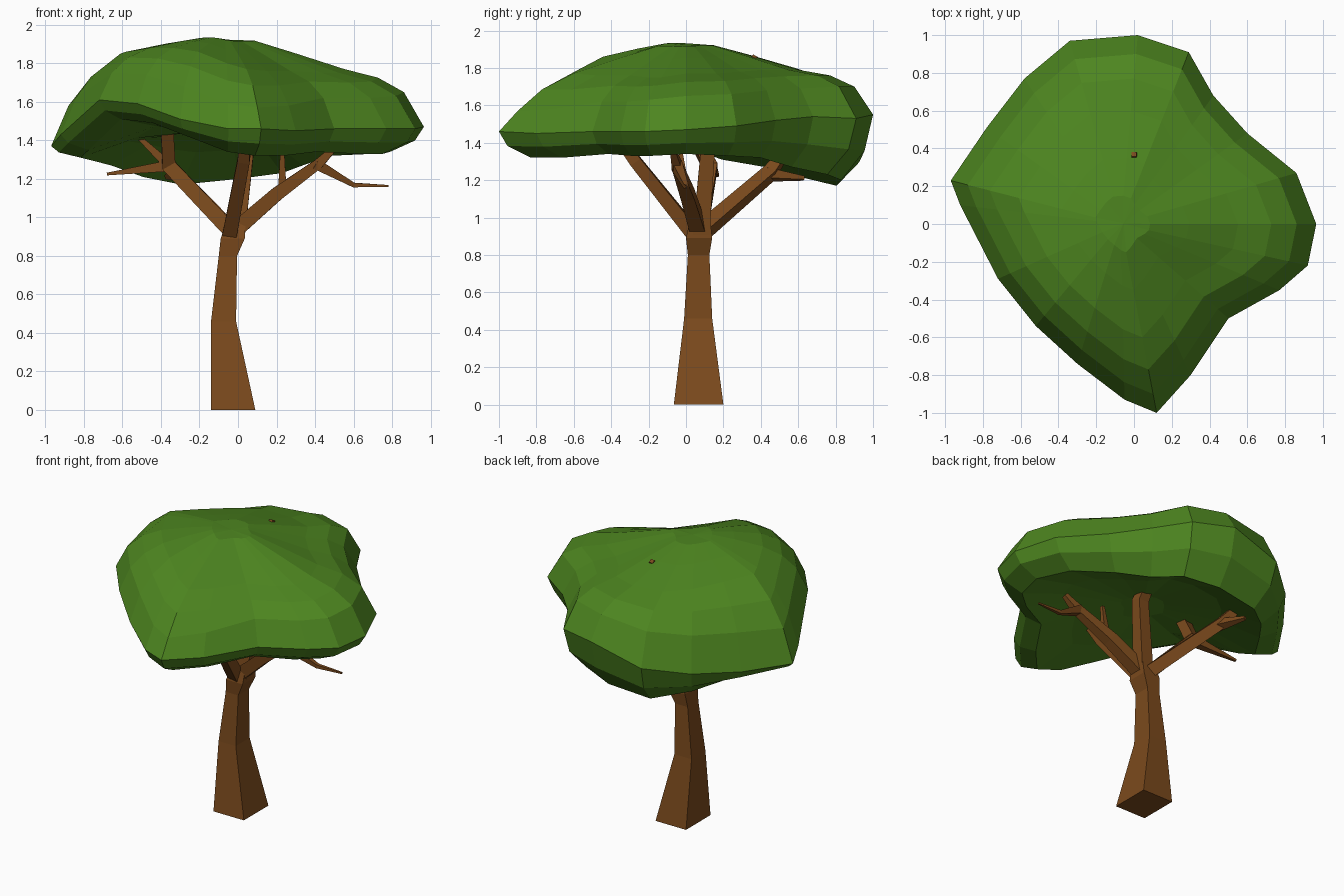
import bpy, bmesh
from mathutils import Vector


def material(name, rgb):
    m = bpy.data.materials.new(name)
    m.diffuse_color = (*rgb, 1)
    return m


LEAF = material("leaf green", (0.074, 0.235, 0.014))
BARK = material("bark brown", (0.200, 0.069, 0.012))


def loft(name, loops, mat):
    """Skin a closed flat-shaded shell over a list of equal-length point loops."""
    bm = bmesh.new()
    rings = [[bm.verts.new(p) for p in loop] for loop in loops]
    for a, b in zip(rings, rings[1:]):
        for i in range(len(a)):
            j = (i + 1) % len(a)
            bm.faces.new((a[i], a[j], b[j], b[i]))
    for ring in (rings[0], rings[-1]):
        if len(ring) == 4:
            bm.faces.new(ring)
        else:
            c = bm.verts.new(sum((v.co for v in ring), Vector()) / len(ring))
            for i in range(len(ring)):
                bm.faces.new((ring[i], ring[(i + 1) % len(ring)], c))
    bmesh.ops.recalc_face_normals(bm, faces=bm.faces)
    me = bpy.data.meshes.new(name)
    bm.to_mesh(me)
    bm.free()
    me.materials.append(mat)
    ob = bpy.data.objects.new(name, me)
    bpy.context.collection.objects.link(ob)
    return ob


def branch(name, path, radii):
    """Four-sided tapered limb along a path."""
    pts = [Vector(p) for p in path]
    loops = []
    for i, p in enumerate(pts):
        t = (pts[min(i + 1, len(pts) - 1)] - pts[max(i - 1, 0)]).normalized()
        side = t.cross(Vector((0, 1, 0))).normalized()
        up = side.cross(t)
        loops.append([p + (side * sx + up * sy) * radii[i]
                      for sx, sy in ((-1, -1), (1, -1), (1, 1), (-1, 1))])
    return loft(name, loops, BARK)


# Trunk: stacked square sections (x0, x1, y0, y1, z)
sections = [(-.14, .09, -.065, .20, 0), (-.14, -.01, -.01, .14, .46),
            (-.10, -.005, .01, .125, .80), (-.09, .035, 0, .14, .89),
            (-.06, .04, .02, .13, .98)]
loft("trunk", [[(a, c, z), (b, c, z), (b, d, z), (a, d, z)]
               for a, b, c, d, z in sections], BARK)

# Main limbs
branch("middle_branch", [(-.01, .08, .90), (.05, .12, 1.40), (0, .37, 1.865)],
       [.045, .038, .013])
branch("front_branch", [(-.045, .05, .90), (.03, -.27, 1.30), (.06, -.57, 1.71)],
       [.038, .032, .010])
branch("right_branch", [(-.03, .07, .92), (.20, .01, 1.12), (.42, -.05, 1.28), (.50, -.07, 1.36)],
       [.042, .036, .026, .015])
branch("left_branch", [(-.02, .07, .91), (-.36, .13, 1.27), (-.37, .0, 1.52)],
       [.040, .038, .032])
branch("back_branch", [(-.03, .09, .93), (-.33, .45, 1.24), (-.40, .52, 1.34)],
       [.040, .034, .025])

# Side twigs
branch("right_twig", [(.40, -.05, 1.28), (.60, 0, 1.168), (.78, .01, 1.163)],
       [.028, .012, .005])
branch("upright_twig", [(.23, 0, 1.13), (.23, -.03, 1.36)], [.022, .010])
branch("left_twig", [(-.34, .13, 1.27), (-.68, .17, 1.225)], [.03, .007])
branch("left_upper_twig", [(-.36, .13, 1.27), (-.53, .12, 1.43)], [.025, .010])
branch("back_twig", [(-.32, .43, 1.23), (-.37, .63, 1.21)], [.03, .010])

# Canopy: outline point x, y, then heights of mid slope, shoulder, rim, underside lip
outline = [
    (.965, 0, 1.77, 1.65, 1.47, 1.34), (.86, .27, 1.77, 1.66, 1.49, 1.33),
    (.60, .48, 1.78, 1.68, 1.52, 1.32), (.42, .68, 1.79, 1.69, 1.54, 1.27),
    (.29, .91, 1.79, 1.70, 1.53, 1.23), (.02, 1.0, 1.79, 1.70, 1.55, 1.20),
    (-.34, .97, 1.80, 1.66, 1.45, 1.17), (-.58, .77, 1.81, 1.62, 1.40, 1.21),
    (-.78, .51, 1.83, 1.60, 1.37, 1.27), (-.97, .23, 1.85, 1.58, 1.37, 1.31),
    (-.92, .10, 1.86, 1.63, 1.43, 1.35), (-.72, -.29, 1.88, 1.75, 1.61, 1.51),
    (-.52, -.54, 1.88, 1.74, 1.59, 1.49), (-.30, -.74, 1.86, 1.68, 1.51, 1.42),
    (-.05, -.93, 1.80, 1.59, 1.46, 1.34), (.12, -1.0, 1.77, 1.57, 1.46, 1.32),
    (.30, -.80, 1.76, 1.58, 1.45, 1.32), (.50, -.50, 1.76, 1.62, 1.46, 1.34),
    (.77, -.35, 1.75, 1.62, 1.46, 1.33), (.92, -.22, 1.75, 1.63, 1.46, 1.33)]
cx, cy = -.07, 0


def ring(r, height):
    return [(cx + (p[0] - cx) * r, cy + (p[1] - cy) * r, height(p)) for p in outline]


loft("canopy", [
    ring(.15, lambda p: .15 * p[2] + 1.652),
    ring(.35, lambda p: .55 * p[2] + .88),
    ring(.60, lambda p: p[2]),
    ring(.77, lambda p: (p[2] + p[3]) / 2 + .015),
    ring(.90, lambda p: p[3]),
    ring(1.0, lambda p: p[4]),
    ring(.955, lambda p: .45 * p[4] + .55 * p[5]),
    ring(.83, lambda p: p[5]),
    ring(.55, lambda p: .4 * p[5] + .87),
    ring(.15, lambda p: 1.45)], LEAF)
